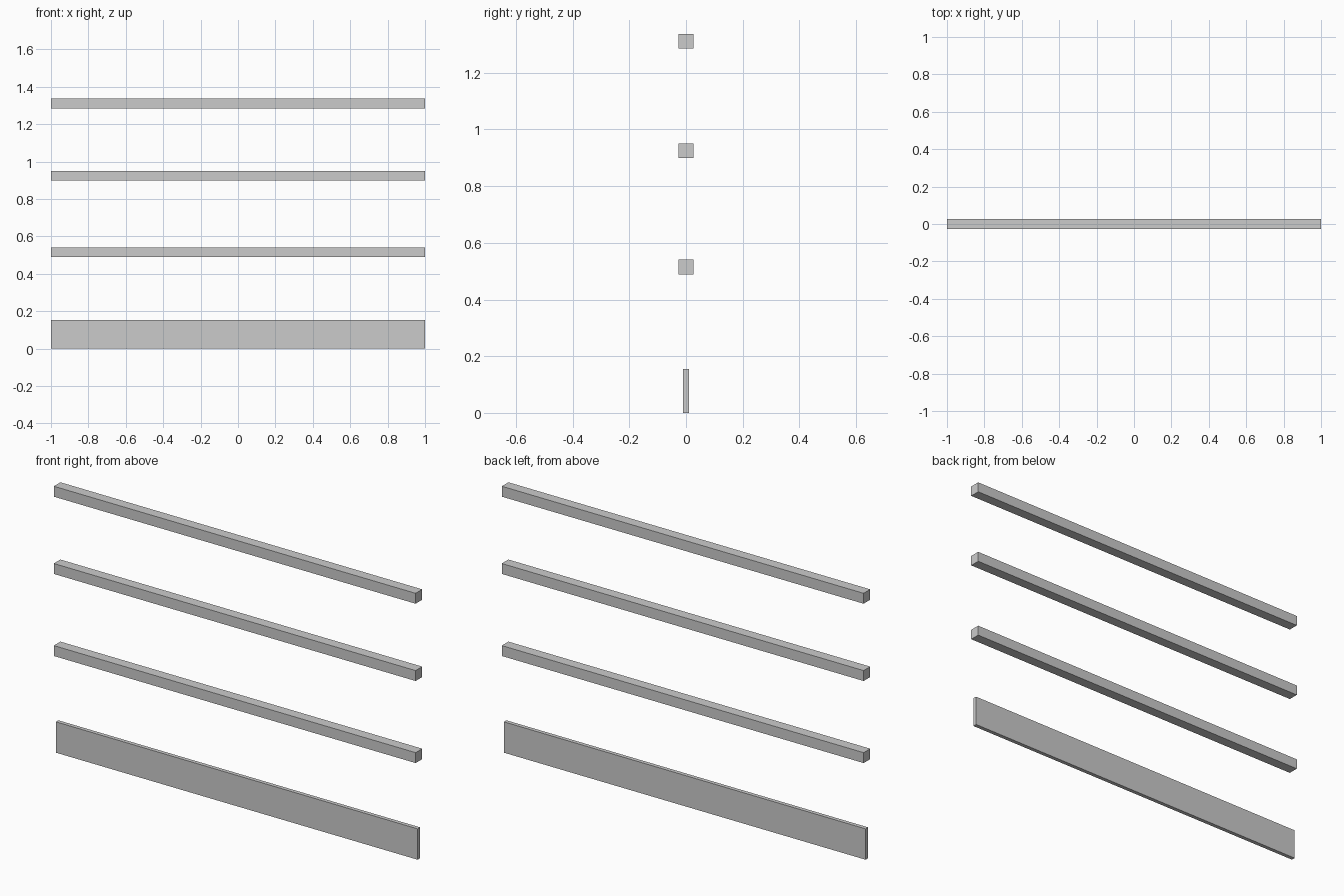
import bpy

if "Cube" in bpy.data.objects:
    bpy.data.objects.remove(bpy.data.objects["Cube"])


def box(name, depth, z0, z1, length=2.0):
    bpy.ops.mesh.primitive_cube_add(size=1, location=(0, 0, (z0 + z1) / 2))
    ob = bpy.context.object
    ob.name = name
    ob.scale = (length, depth, z1 - z0)
    bpy.ops.object.transform_apply(location=False, rotation=False, scale=True)
    return ob


# Thin toe board standing on the ground
box("toe_board", 0.02, 0.0, 0.154)

# Three square horizontal rails
RAIL = 0.052
for name, z in (("lower_rail", 0.515), ("middle_rail", 0.925), ("top_rail", 1.311)):
    box(name, RAIL, z - RAIL / 2, z + RAIL / 2)
